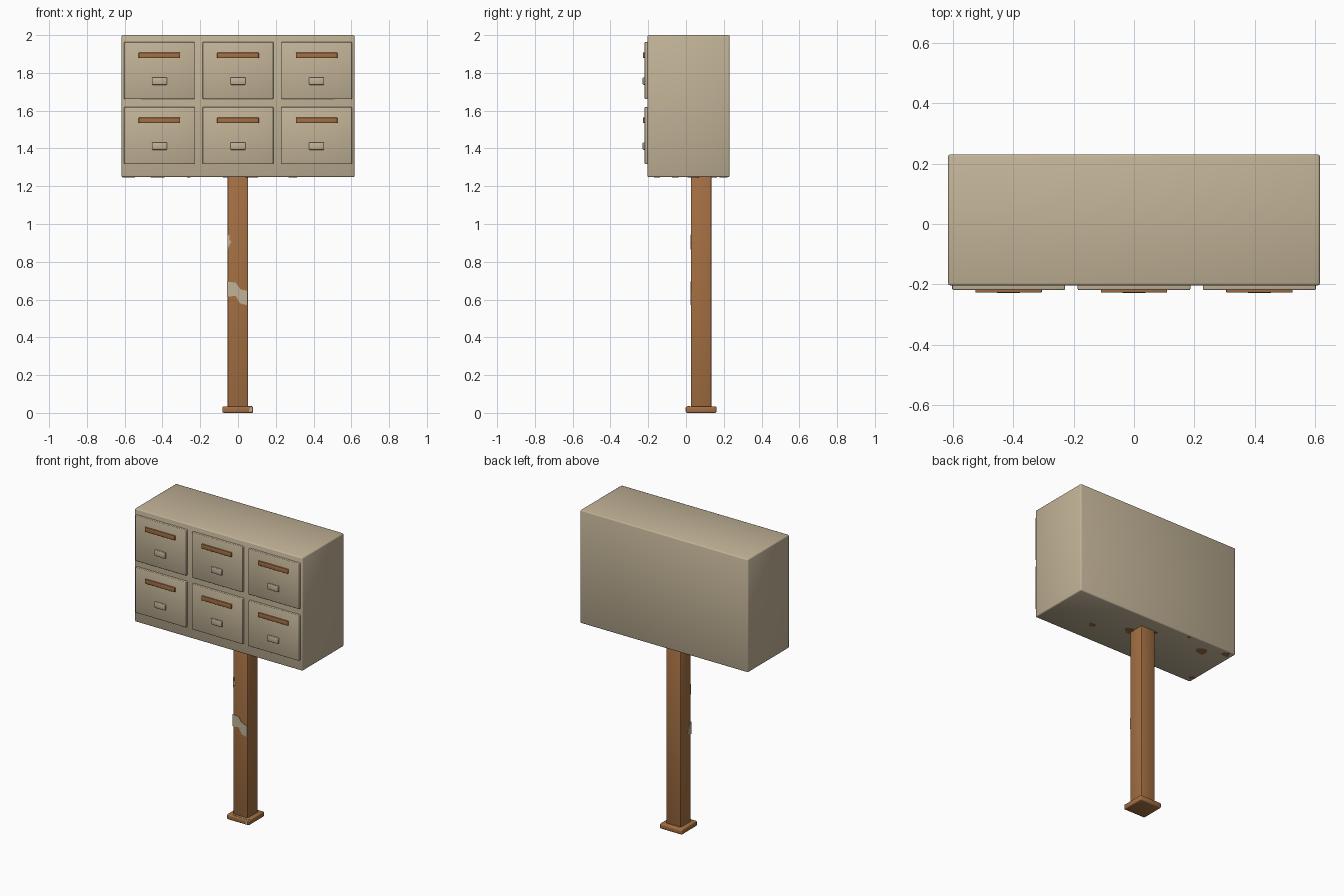
import bpy, bmesh, math
from mathutils import Vector

old = bpy.data.objects.get("Cube")
if old:
    bpy.data.objects.remove(old, do_unlink=True)


def material(name, rgb):
    m = bpy.data.materials.new(name)
    m.use_nodes = True
    m.diffuse_color = (*rgb, 1)
    bsdf = next(n for n in m.node_tree.nodes if n.type == 'BSDF_PRINCIPLED')
    bsdf.inputs["Base Color"].default_value = (*rgb, 1)
    bsdf.inputs["Roughness"].default_value = 0.7
    return m


BEIGE = material("beige paint", (0.54, 0.45, 0.31))
RUST = material("rust brown", (0.37, 0.16, 0.055))


def finish(name, bm, mat):
    mesh = bpy.data.meshes.new(name)
    bm.to_mesh(mesh)
    bm.free()
    mesh.materials.append(mat)
    obj = bpy.data.objects.new(name, mesh)
    bpy.context.collection.objects.link(obj)
    return obj


def box(name, x, y, z, mat, bevel):
    """Bevelled box from (min, max) ranges."""
    bm = bmesh.new()
    bmesh.ops.create_cube(bm, size=1)
    for v in bm.verts:
        v.co = Vector([(r[0] + r[1]) / 2 + c * (r[1] - r[0])
                       for c, r in zip(v.co, (x, y, z))])
    bmesh.ops.bevel(bm, geom=bm.edges[:], offset=bevel, segments=2,
                    profile=0.5, affect='EDGES')
    obj = finish(name, bm, mat)
    bpy.ops.object.select_all(action='DESELECT')
    obj.select_set(True)
    bpy.context.view_layer.objects.active = obj
    bpy.ops.object.shade_smooth_by_angle(angle=math.radians(50))
    return obj


def patch(name, points, out, mat):
    """Thin flat plate with the given outline, raised along out."""
    bm = bmesh.new()
    face = bm.faces.new([bm.verts.new(p) for p in points])
    ext = bmesh.ops.extrude_face_region(bm, geom=[face])
    raised = [g for g in ext["geom"] if isinstance(g, bmesh.types.BMVert)]
    bmesh.ops.translate(bm, verts=raised, vec=Vector(out) * 0.002)
    bmesh.ops.recalc_face_normals(bm, faces=bm.faces[:])
    return finish(name, bm, mat)


# Cabinet, post and foot
BOTTOM = 1.248
box("cabinet", (-0.617, 0.617), (-0.204, 0.231), (BOTTOM, 2.0), BEIGE, 0.008)
box("post", (-0.055, 0.053), (0.026, 0.134), (0.02, 1.26), RUST, 0.004)
box("foot_plate", (-0.082, 0.08), (0.0, 0.161), (0.0, 0.034), RUST, 0.006)

# Six doors, each with a mail slot and a small latch
for row, z in (("lower", 1.317), ("upper", 1.661)):
    for col, x in (("right", -0.416), ("middle", 0.0), ("left", 0.416)):
        tag = f"{row}_{col}"
        box(f"door_{tag}", (x - 0.187, x + 0.187), (-0.219, -0.19),
            (z, z + 0.302), BEIGE, 0.004)
        box(f"mail_slot_{tag}", (x - 0.11, x + 0.11), (-0.228, -0.21),
            (z + 0.217, z + 0.246), RUST, 0.002)
        box(f"latch_{tag}", (x - 0.04, x + 0.04), (-0.229, -0.21),
            (z + 0.076, z + 0.115), BEIGE, 0.004)

# Leftover paint on the post, wrapping round its front corner
band = [(-0.055, 0.695), (-0.012, 0.69), (0.012, 0.655), (0.051, 0.645),
        (0.051, 0.57), (0.01, 0.58), (-0.012, 0.62), (-0.055, 0.615)]
patch("paint_band", [(x, 0.026, z) for x, z in band], (0, -1, 0), BEIGE)
wrap = [(0.026, 0.695), (0.05, 0.67), (0.06, 0.625), (0.026, 0.615)]
patch("paint_band_side", [(-0.055, y, z) for y, z in wrap], (-1, 0, 0), BEIGE)
chip = [(-0.055, 0.94), (-0.046, 0.945), (-0.044, 0.915), (-0.033, 0.905),
        (-0.044, 0.895), (-0.049, 0.865), (-0.055, 0.885)]
patch("paint_chip", [(x, 0.026, z) for x, z in chip], (0, -1, 0), BEIGE)

# Leftover paint on the foot
foot = [(0.057, 0.007), (0.073, 0.007), (0.073, 0.028), (0.063, 0.028)]
patch("foot_paint_chip", [(x, 0.0, z) for x, z in foot], (0, -1, 0), BEIGE)
edge = [(-0.04, 0.007), (0.074, 0.007), (0.074, 0.02), (0.0, 0.014)]
patch("foot_top_paint", [(x, y, 0.034) for x, y in edge], (0, 0, 1), BEIGE)

# Rust spots under the cabinet
spots = [(0.29, -0.055, 0.022), (0.067, 0.04, 0.035), (-0.43, 0.13, 0.036),
         (-0.57, 0.195, 0.025), (-0.592, -0.155, 0.018), (-0.26, 0.213, 0.009),
         (-0.06, 0.12, 0.018)]
for i, (cx, cy, r) in enumerate(spots):
    ring = []
    for k in range(10):
        a = math.tau * k / 10
        rr = r * (1 + 0.15 * math.sin(3 * a + i))
        ring.append((cx + rr * math.cos(a), cy + rr * 0.85 * math.sin(a), BOTTOM))
    patch(f"rust_spot_{i + 1}", ring, (0, 0, -1), RUST)
